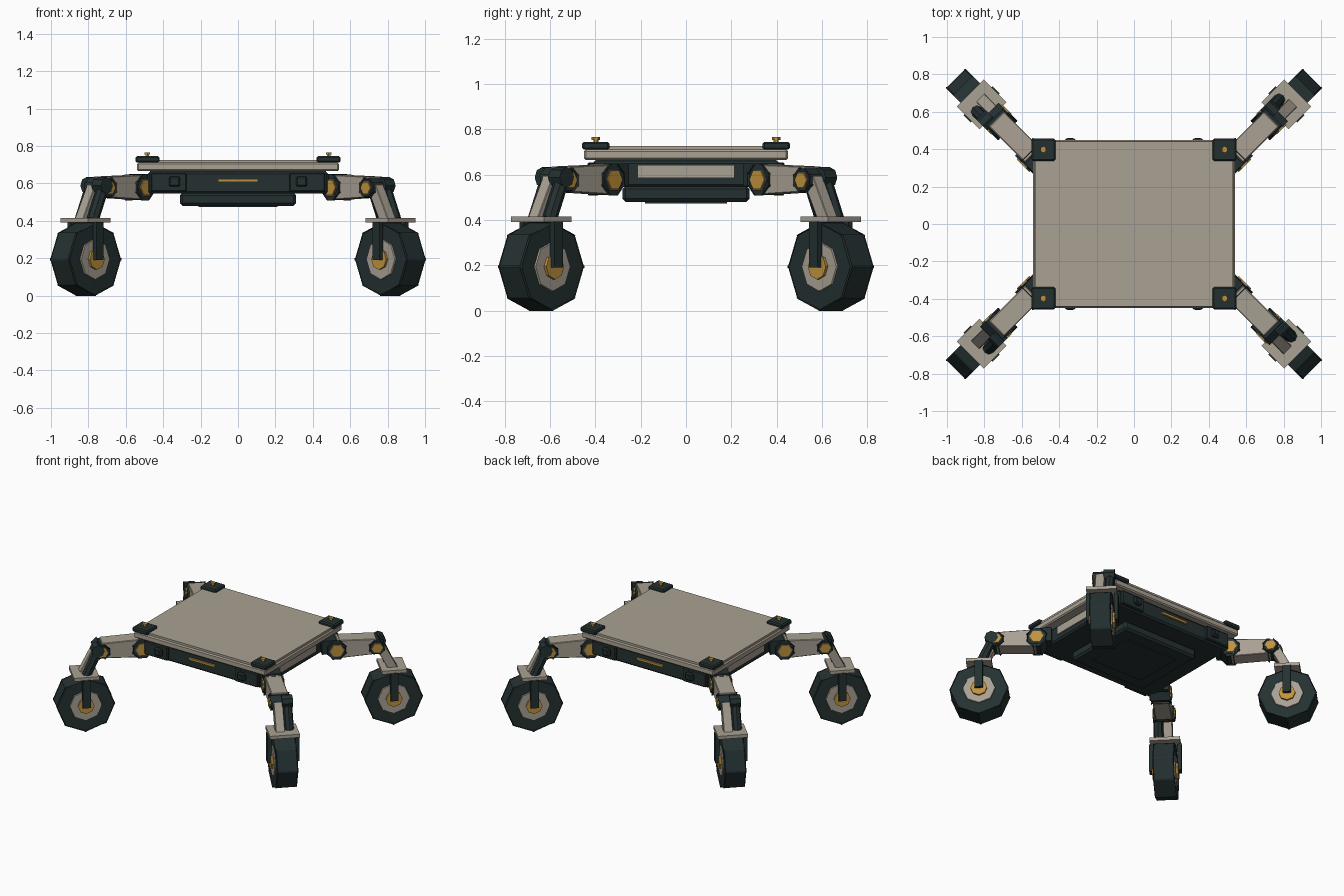
import bpy, bmesh, math
from mathutils import Matrix, Vector

if "Cube" in bpy.data.objects:
    bpy.data.objects.remove(bpy.data.objects["Cube"])


def material(name, rgb):
    m = bpy.data.materials.new(name)
    m.diffuse_color = (*rgb, 1)
    m.use_nodes = True
    m.node_tree.nodes["Principled BSDF"].inputs["Base Color"].default_value = m.diffuse_color
    return m


DARK = material("dark green grey", (0.018, 0.030, 0.031))
BEIGE = material("warm beige", (0.40, 0.355, 0.29))
GOLD = material("gold", (0.53, 0.29, 0.045))
SLATE = material("slate grey", (0.07, 0.09, 0.10))


def finish(name, bm, mat, frame=None, bevel=0.0):
    """Bevel, place in the given frame and link as an object."""
    if bevel:
        bmesh.ops.bevel(bm, geom=bm.edges[:], offset=bevel, segments=1, affect='EDGES')
    if frame is not None:
        bm.transform(frame)
    bmesh.ops.recalc_face_normals(bm, faces=bm.faces[:])
    me = bpy.data.meshes.new(name)
    bm.to_mesh(me)
    bm.free()
    me.materials.append(mat)
    ob = bpy.data.objects.new(name, me)
    bpy.context.collection.objects.link(ob)
    return ob


def box(name, centre, size, mat, frame=None, bevel=0.0):
    bm = bmesh.new()
    bmesh.ops.create_cube(bm, size=1)
    bm.transform(Matrix.Translation(centre) @ Matrix.Diagonal((*size, 1)))
    return finish(name, bm, mat, frame, bevel)


def rod(name, p, q, r, sides, mat, frame=None, bevel=0.0, r2=None, turn=0.0):
    """Prism with the given number of sides from p to q."""
    p, q = Vector(p), Vector(q)
    bm = bmesh.new()
    bmesh.ops.create_cone(bm, cap_ends=True, segments=sides, radius1=r,
                          radius2=r if r2 is None else r2, depth=(q - p).length)
    rot = (q - p).to_track_quat('Z', 'Y').to_matrix().to_4x4()
    bm.transform(Matrix.Translation((p + q) / 2) @ rot @ Matrix.Rotation(turn, 4, 'Z'))
    return finish(name, bm, mat, frame, bevel)


def beam(name, stations, v, width, mat, frame, bevel=0.0):
    """Beam in the leg plane: stations are four (u, z) profile corners."""
    bm = bmesh.new()
    f = bm.faces.new([bm.verts.new((u, v - width / 2, z)) for u, z in stations])
    ext = bmesh.ops.extrude_face_region(bm, geom=[f])
    verts = [g for g in ext['geom'] if isinstance(g, bmesh.types.BMVert)]
    bmesh.ops.translate(bm, verts=verts, vec=(0, width, 0))
    return finish(name, bm, mat, frame, bevel)


# Body: chassis, belly and deck
box("chassis", (0, 0, 0.603), (0.97, 0.83, 0.115), DARK, bevel=0.012)
box("chassis_neck", (0, 0, 0.655), (0.94, 0.80, 0.03), DARK)
box("belly", (0, 0, 0.515), (0.62, 0.56, 0.07), DARK, bevel=0.014)
box("belly_hatch", (0, 0, 0.478), (0.42, 0.36, 0.008), DARK)
box("deck_base", (0, 0, 0.688), (1.08, 0.90, 0.046), BEIGE, bevel=0.008)
box("deck_plate", (0, 0, 0.716), (1.06, 0.88, 0.02), BEIGE)

# Front and back face details
for s, end in ((-1, "front"), (1, "back")):
    box(end + "_light_strip", (0, s * 0.421, 0.615), (0.215, 0.012, 0.016), GOLD)
    for x in (-0.37, 0.37):
        box(end + "_face_block", (x, s * 0.42, 0.605), (0.19, 0.03, 0.10), DARK, bevel=0.006)
    for x in (-0.34, 0.34):
        box(end + "_face_stud", (x, s * 0.442, 0.61), (0.06, 0.03, 0.055), DARK, bevel=0.008)
        rod(end + "_face_bolt", (x, s * 0.455, 0.61), (x, s * 0.461, 0.61), 0.015, 8, DARK)
# Side panels
for s in (-1, 1):
    box("side_panel", (s * 0.487, 0, 0.614), (0.014, 0.43, 0.058), BEIGE)

# Deck corner pads with knobs
for sx in (-1, 1):
    for sy in (-1, 1):
        x, y = sx * 0.485, sy * 0.398
        box("corner_pad", (x, y, 0.728), (0.128, 0.12, 0.034), DARK, bevel=0.008)
        rod("pad_knob_stem", (x, y, 0.74), (x, y, 0.757), 0.011, 6, GOLD)
        rod("pad_knob", (x, y, 0.754), (x, y, 0.766), 0.018, 6, GOLD)


def joint(name, u, z, half, r, f):
    """Hinge drum with a ring and gold cap on both ends."""
    rod(name + "_drum", (u, -half, z), (u, half, z), r, 8, DARK, f,
        bevel=0.006, turn=math.pi / 8)
    for s in (-1, 1):
        rod(name + "_ring", (u, s * half, z), (u, s * (half + 0.006), z), r * 0.8, 6,
            SLATE, f, turn=math.pi / 2)
        rod(name + "_cap", (u, s * half, z), (u, s * (half + 0.013), z), r * 0.68, 6,
            GOLD, f, turn=math.pi / 2)


# Four legs, each in a frame with u outward, v sideways
WU, WR = 1.028, 0.194
for sx, sy in ((1, 1), (-1, 1), (-1, -1), (1, -1)):
    f = (Matrix.Translation((sx * 0.0875, -sy * 0.0875, 0))
         @ Matrix.Rotation(math.atan2(sy, sx), 4, 'Z'))
    # Hip and upper leg
    box("hip_mount", (0.59, 0, 0.60), (0.10, 0.12, 0.10), DARK, f)
    joint("hip", 0.64, 0.578, 0.062, 0.069, f)
    beam("upper_leg", [(0.645, 0.512), (0.645, 0.645), (0.915, 0.636), (0.915, 0.525)],
         0, 0.112, BEIGE, f, 0.004)
    # Knee and lower leg with damper beside it
    joint("knee", 0.915, 0.576, 0.064, 0.055, f)
    rod("damper_top", (0.945, 0.005, 0.588), (0.945, 0.078, 0.588), 0.045, 8, DARK, f)
    beam("lower_leg", [(0.905, 0.575), (0.965, 0.595), (1.065, 0.40), (0.995, 0.40)],
         -0.02, 0.062, BEIGE, f, 0.003)
    rod("damper", (0.942, 0.045, 0.58), (1.02, 0.045, 0.405), 0.033, 8, DARK, f)
    # Fork
    box("fork_plate", (WU, 0, 0.403), (0.172, 0.205, 0.024), BEIGE, f)
    for s in (-1, 1):
        box("fork_blade", (WU, s * 0.096, 0.292), (0.054, 0.026, 0.205), DARK, f)
        # Wheel hub faces
        rod("wheel_hub", (WU, s * 0.05, WR), (WU, s * 0.074, WR), 0.118, 8, BEIGE, f, r2=0.108)
        rod("axle_cap", (WU, s * 0.07, WR), (WU, s * 0.088, WR), 0.056, 8, GOLD, f)
    rod("tyre", (WU, -0.067, WR), (WU, 0.067, WR), WR, 8, DARK, f, bevel=0.006)
